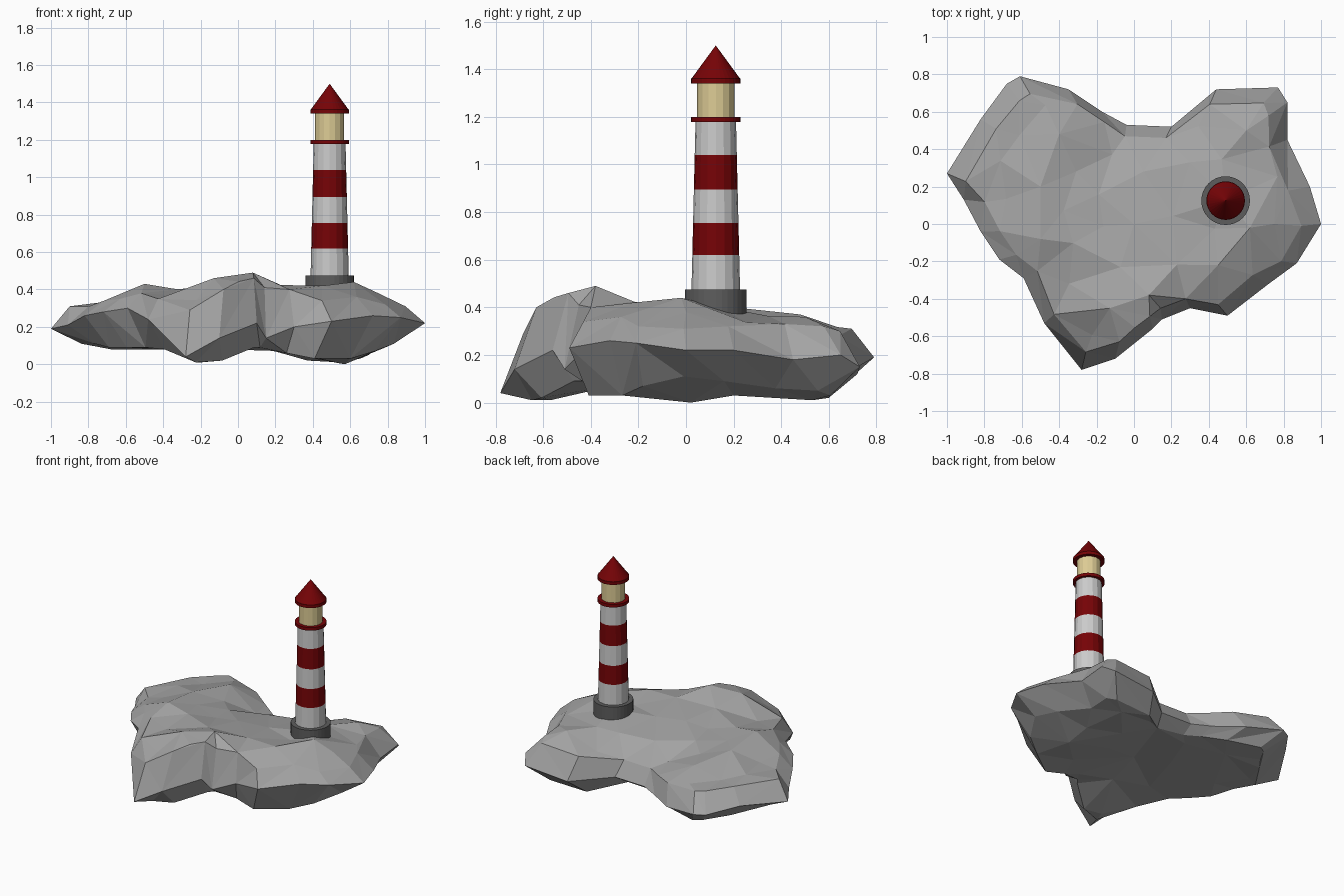
import bpy, bmesh, random
from mathutils import Vector
from mathutils.geometry import delaunay_2d_cdt

if "Cube" in bpy.data.objects:
    bpy.data.objects.remove(bpy.data.objects["Cube"])

random.seed(4)

# Island outline, counter-clockwise: x, y, rim height, upper shoulder, lower shoulder
OUTLINE = [
    (1.0, 0.0, .22, .31, .11), (.94, .2, .22, .32, .09), (.82, .45, .18, .33, .06),
    (.82, .65, .20, .32, .05), (.77, .73, .15, .30, .03), (.44, .72, .12, .28, .02),
    (.2, .52, .14, .25, .08), (-.04, .53, .14, .25, .09), (-.17, .6, .14, .26, .09),
    (-.35, .72, .15, .28, .08), (-.61, .79, .19, .31, .08), (-.68, .75, .19, .31, .08),
    (-.82, .56, .22, .32, .08), (-1.0, .27, .19, .31, .11), (-.91, .13, .21, .31, .11),
    (-.82, -.04, .26, .34, .09), (-.72, -.19, .28, .35, .09), (-.59, -.29, .30, .38, .09),
    (-.48, -.53, .24, .35, .08), (-.28, -.78, .04, .29, .01), (-.1, -.72, .14, .40, .02),
    (.1, -.56, .22, .46, .09), (.15, -.51, .14, .41, .09), (.3, -.45, .20, .40, .06),
    (.5, -.49, .23, .34, .03), (.72, -.32, .26, .36, .03), (.87, -.21, .25, .32, .07)]

# Known heights on the plateau and on the underside
TOP = [(0, 0, .40), (.49, .13, .405), (-.5, .2, .40), (.08, -.38, .49), (-.13, -.45, .46),
       (.3, .33, .36), (-.5, -.08, .43), (-.4, .48, .37), (.6, .5, .36), (.75, 0, .38),
       (.45, -.22, .42), (.62, -.02, .44), (.05, .28, .35)]
BOTTOM = [(0, 0, .11), (-.2, -.57, .01), (.57, .02, 0), (.57, .2, .03), (.55, .53, .01),
          (-.6, .1, .09), (-.4, .45, .08), (-.3, -.2, .09)]


def height(x, y, points):
    w = [1 / ((x - a) ** 2 + (y - b) ** 2 + .002) ** 1.5 for a, b, _ in points]
    return sum(k * p[2] for k, p in zip(w, points)) / sum(w)


def inside(x, y, poly):
    hit = False
    for a, b in zip(poly, poly[1:] + poly[:1]):
        if (a.co.y > y) != (b.co.y > y):
            hit ^= x < a.co.x + (y - a.co.y) * (b.co.x - a.co.x) / (b.co.y - a.co.y)
    return hit


def ring(bm, scale, column, jitter):
    j = lambda: random.uniform(-jitter, jitter)
    return [bm.verts.new((p[0] * scale + j(), p[1] * scale + j(), p[column])) for p in OUTLINE]


def cap(bm, edge, known, spacing, rough):
    """Close a ring with irregular triangles through the known heights."""
    guide = known + [tuple(v.co) for v in edge]
    pts = list(known)
    far = lambda x, y, d: all((x - q[0]) ** 2 + (y - q[1]) ** 2 > d * d for q in pts)
    clear = lambda x, y: all((x - v.co.x) ** 2 + (y - v.co.y) ** 2 > .008 for v in edge)
    for _ in range(1500):
        x, y = random.uniform(-1, 1), random.uniform(-.8, .8)
        if inside(x, y, edge) and far(x, y, spacing) and clear(x, y):
            pts.append((x, y, height(x, y, guide) + random.uniform(-rough, rough)))
    verts = edge + [bm.verts.new(p) for p in pts]
    flat = [Vector(v.co[:2]) for v in verts]
    res = delaunay_2d_cdt(flat, [], [list(range(len(edge)))], 1, 1e-5)
    for f in res[2]:
        ids = [res[3][i][0] for i in f if res[3][i]]
        if len(set(ids)) == 3:
            bm.faces.new([verts[i] for i in ids])


# Faceted rock island: lofted sides with an irregular plateau and underside
n = len(OUTLINE)
bm = bmesh.new()
rings = [ring(bm, .84, 4, .012), ring(bm, 1.0, 2, 0), ring(bm, .89, 3, .014)]
for lo, hi in zip(rings, rings[1:]):
    for i in range(n):
        a, b, c, d = lo[i], lo[(i + 1) % n], hi[(i + 1) % n], hi[i]
        tris = [(a, b, c), (a, c, d)] if random.random() < .5 else [(a, b, d), (b, c, d)]
        for t in tris:
            bm.faces.new(t)
cap(bm, rings[2], TOP, .16, .014)
cap(bm, rings[0], BOTTOM, .22, .008)
bmesh.ops.recalc_face_normals(bm, faces=bm.faces)
mesh = bpy.data.meshes.new("rock_island")
bm.to_mesh(mesh)
bm.free()
island = bpy.data.objects.new("rock_island", mesh)
bpy.context.collection.objects.link(island)


def material(name, color):
    m = bpy.data.materials.new(name)
    m.diffuse_color = (*color, 1)
    m.use_nodes = True
    m.node_tree.nodes["Principled BSDF"].inputs["Base Color"].default_value = m.diffuse_color
    return m


RED = material("red", (.18, .001, .002))
WHITE = material("white", (.72, .72, .72))
CREAM = material("cream", (.72, .60, .30))
GREY = material("dark_grey", (.11, .11, .11))
island.data.materials.append(material("rock_grey", (.37, .37, .37)))


def drum(name, z0, z1, r0, r1, mat, sides=16):
    bpy.ops.mesh.primitive_cone_add(vertices=sides, radius1=r0, radius2=r1, depth=z1 - z0,
                                    location=(.49, .125, (z0 + z1) / 2))
    ob = bpy.context.object
    ob.name = name
    ob.data.materials.append(mat)


# Foundation
drum("foundation", .33, .475, .13, .13, GREY, 32)

# Tapered tower in alternating bands
levels = [.475, .62, .755, .895, 1.04, 1.18]
radius = lambda z: .102 - (z - .475) * .024
for i, (a, b) in enumerate(zip(levels, levels[1:])):
    drum(f"tower_band_{i + 1}", a, b, radius(a), radius(b), RED if i % 2 else WHITE)

# Gallery, lantern room and roof
drum("gallery", 1.178, 1.20, .103, .103, RED, 32)
drum("lantern_room", 1.20, 1.34, .078, .078, CREAM)
drum("roof_rim", 1.34, 1.362, .103, .103, RED, 32)
drum("roof", 1.362, 1.50, .101, 0, RED, 32)
